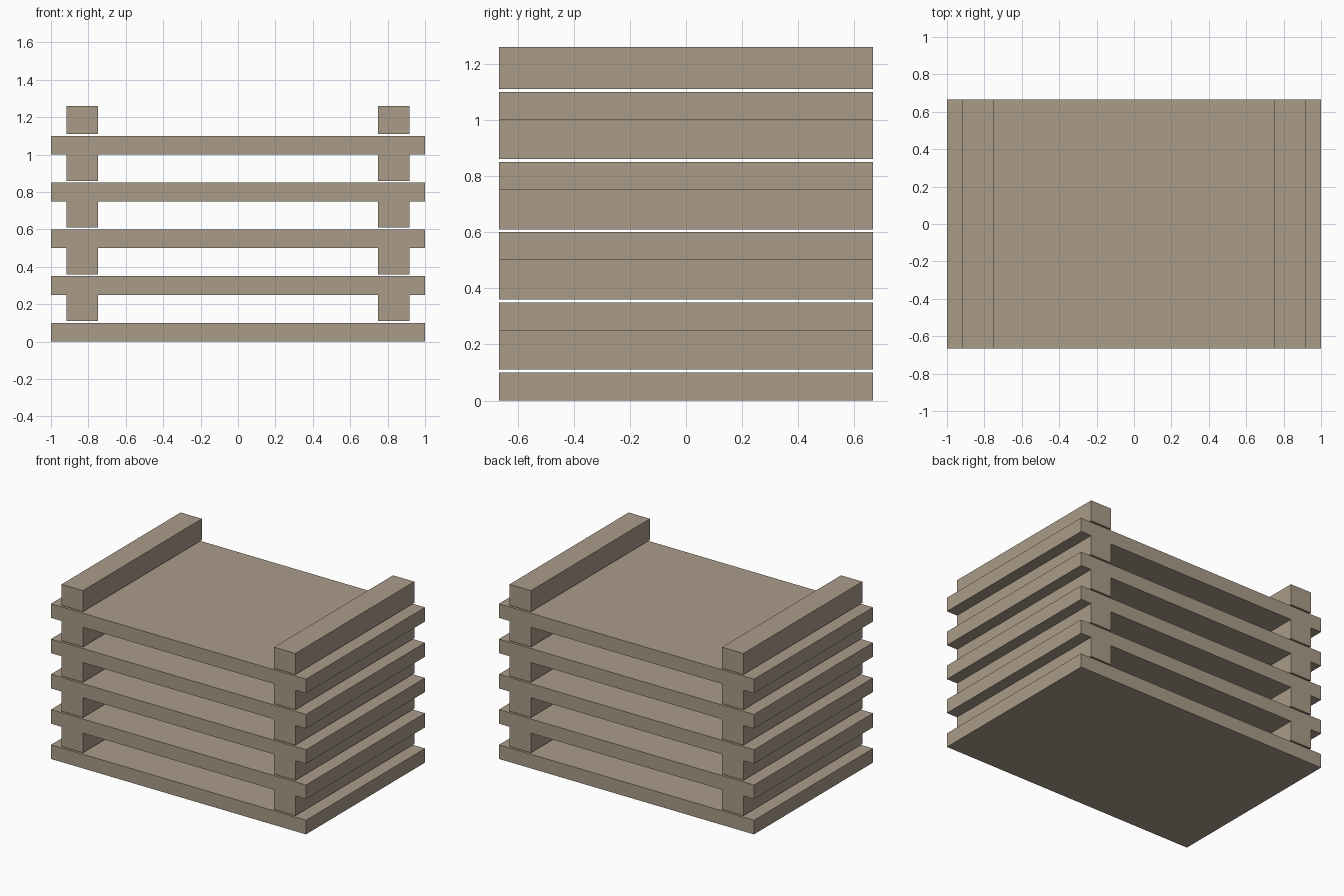
import bpy

if "Cube" in bpy.data.objects:
    bpy.data.objects.remove(bpy.data.objects["Cube"])

W, D = 2.0, 1.333          # slab width and depth
SLAB_H, RAIL_H = 0.10, 0.15
PITCH, GAP = 0.25, 0.01    # level spacing, shadow gap under rails
RAIL_W, RAIL_X = 0.167, 0.833
LEVELS = 5

wood = bpy.data.materials.new("weathered_wood")
wood.diffuse_color = (0.40, 0.33, 0.25, 1.0)
wood.use_nodes = True
wood.node_tree.nodes["Principled BSDF"].inputs["Base Color"].default_value = wood.diffuse_color


def box(name, size, x, z_bottom):
    """Box centred on y = 0 and resting at z_bottom."""
    bpy.ops.mesh.primitive_cube_add(size=1, location=(x, 0, z_bottom + size[2] / 2))
    ob = bpy.context.object
    ob.name = name
    ob.scale = size
    bpy.ops.object.transform_apply(location=False, rotation=False, scale=True)
    ob.data.materials.append(wood)
    return ob


for i in range(LEVELS):
    z = i * PITCH
    # flat board of this level
    box(f"board_{i + 1}", (W, D, SLAB_H), 0, z)
    # pair of spacer rails lying on the board
    for side, s in (("left", -1), ("right", 1)):
        box(f"{side}_rail_{i + 1}", (RAIL_W, D, RAIL_H), s * RAIL_X, z + SLAB_H + GAP)
